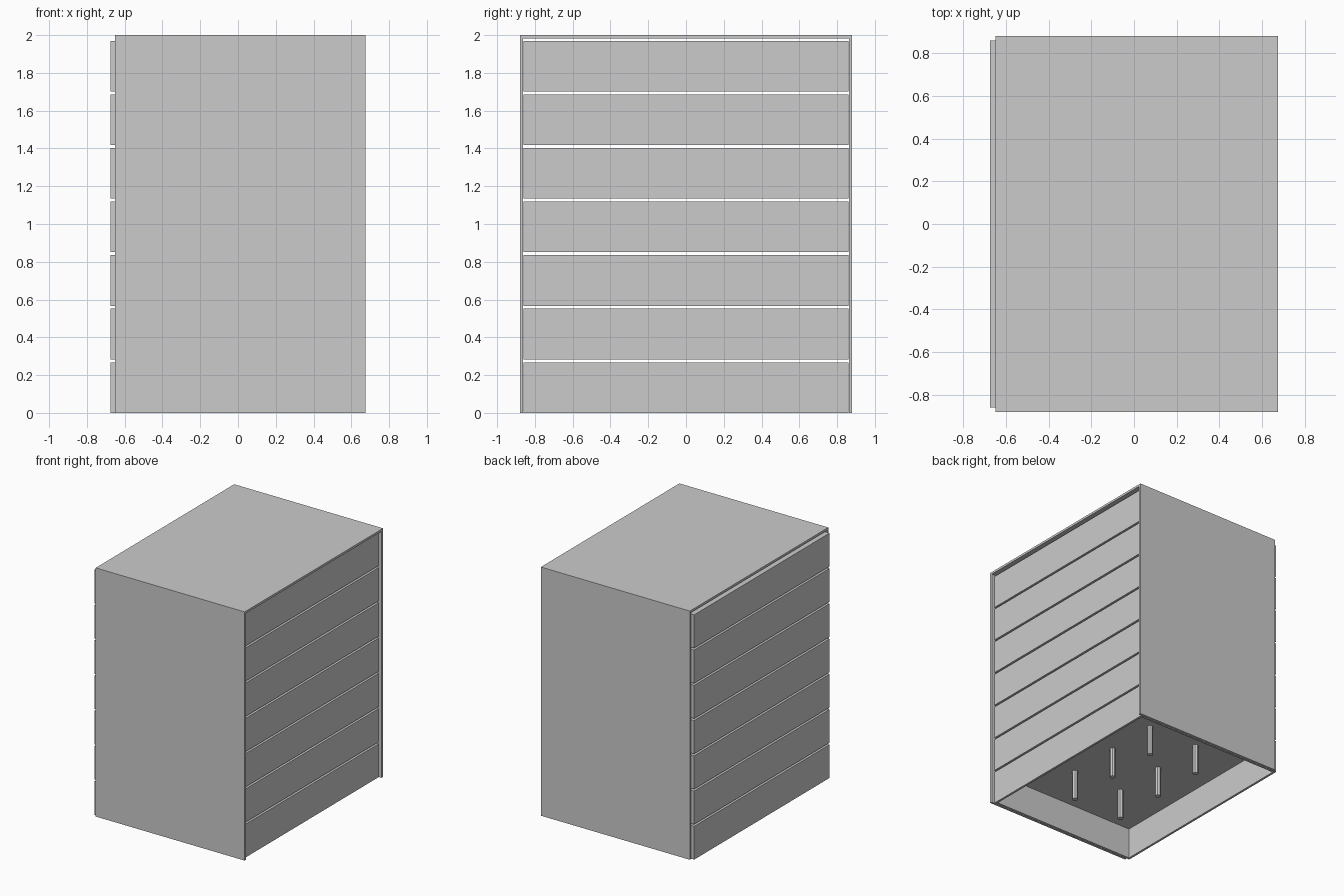
import bpy, bmesh
from mathutils import Vector, Matrix

default = bpy.data.objects.get("Cube")
if default:
    bpy.data.objects.remove(default, do_unlink=True)

grey = bpy.data.materials.new("light grey")
grey.use_nodes = True
grey.diffuse_color = (0.6, 0.6, 0.6, 1)
grey.node_tree.nodes["Principled BSDF"].inputs["Base Color"].default_value = (0.6, 0.6, 0.6, 1)


def finish(bm, name):
    mesh = bpy.data.meshes.new(name)
    bm.to_mesh(mesh)
    bm.free()
    mesh.materials.append(grey)
    obj = bpy.data.objects.new(name, mesh)
    bpy.context.collection.objects.link(obj)
    return obj


def open_box(name, low, high, open_sides, wall):
    """Box with some sides left out and its walls thickened inwards."""
    low, high = Vector(low), Vector(high)
    bm = bmesh.new()
    bmesh.ops.create_cube(bm, size=1)
    bm.normal_update()
    gone = [f for f in bm.faces
            if any(f.normal.dot(Vector(s)) > 0.9 for s in open_sides)]
    bmesh.ops.delete(bm, geom=gone, context='FACES')
    bmesh.ops.scale(bm, vec=high - low, verts=bm.verts)
    bmesh.ops.translate(bm, vec=(low + high) / 2, verts=bm.verts)
    obj = finish(bm, name)
    solid = obj.modifiers.new("walls", 'SOLIDIFY')
    solid.thickness = wall
    solid.offset = -1
    solid.use_even_offset = True
    return obj


# Outer sleeve: front, back and top only
LEFT, RIGHT, DOWN = (1, 0, 0), (-1, 0, 0), (0, 0, -1)
open_box("sleeve", (-0.65, -0.88, 0), (0.675, 0.88, 2), [LEFT, RIGHT, DOWN], 0.018)

# Stacked trays, open below, slid a little out of the sleeve
COUNT, PITCH, HEIGHT, WALL = 7, 0.2835, 0.268, 0.018
for i in range(COUNT):
    z = i * PITCH
    open_box(f"tray_{i + 1}", (-0.675, -0.86, z), (0.65, 0.86, z + HEIGHT), [DOWN], WALL)

    # Six support pins under each tray top
    bm = bmesh.new()
    top, tip = z + HEIGHT - WALL / 2, z + 0.008
    for x in (-0.235, 0.21):
        for y in (-0.44, 0, 0.44):
            bmesh.ops.create_cone(
                bm, cap_ends=True, segments=8, radius1=0.023, radius2=0.023,
                depth=top - tip, matrix=Matrix.Translation((x, y, (top + tip) / 2)))
    finish(bm, f"tray_pins_{i + 1}")
